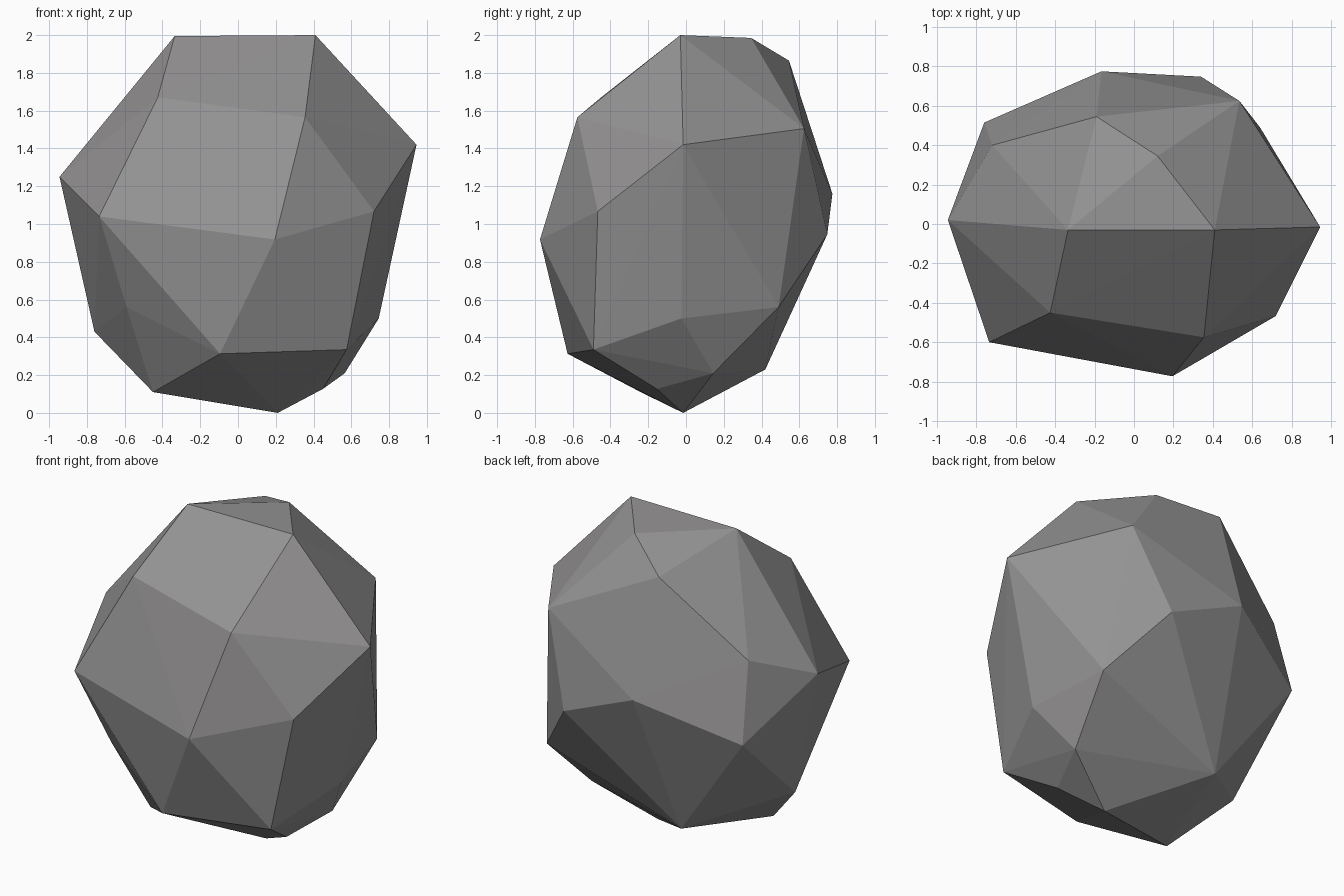
import bpy
import bmesh

# Corner points of the faceted rock, grouped from top to bottom
CROWN = [(-0.335, -0.03, 1.995), (0.41, -0.03, 2.0), (0.12, 0.345, 1.985), (-0.19, 0.545, 1.865)]
SHOULDER = [(-0.425, -0.45, 1.67), (0.355, -0.575, 1.565), (0.535, 0.625, 1.505),
            (0.945, -0.015, 1.42), (-0.72, 0.40, 1.418), (-0.945, 0.02, 1.25)]
WAIST = [(-0.165, 0.775, 1.16), (0.72, -0.467, 1.067), (-0.735, -0.60, 1.04),
         (0.34, 0.748, 0.945), (-0.76, 0.515, 0.93), (0.195, -0.773, 0.918)]
LOWER = [(-0.59, -0.435, 0.56), (0.64, 0.49, 0.56), (0.745, -0.025, 0.50), (-0.76, -0.015, 0.43),
         (0.575, -0.49, 0.335), (-0.095, -0.627, 0.313)]
BASE = [(-0.26, 0.42, 0.23), (0.565, 0.145, 0.21), (0.45, -0.155, 0.127),
        (-0.45, -0.24, 0.11), (0.21, -0.015, 0.0)]

# Wrap the points in a convex skin
bm = bmesh.new()
for ring in (CROWN, SHOULDER, WAIST, LOWER, BASE):
    for p in ring:
        bm.verts.new(p)
bmesh.ops.convex_hull(bm, input=list(bm.verts))
bmesh.ops.recalc_face_normals(bm, faces=list(bm.faces))
mesh = bpy.data.meshes.new("rock")
bm.to_mesh(mesh)
bm.free()

# Single stone colour, flat faces
stone = bpy.data.materials.new("grey stone")
stone.diffuse_color = (0.30, 0.293, 0.295, 1.0)
mesh.materials.append(stone)
for f in mesh.polygons:
    f.use_smooth = False

rock = bpy.data.objects.new("rock", mesh)
bpy.context.collection.objects.link(rock)
